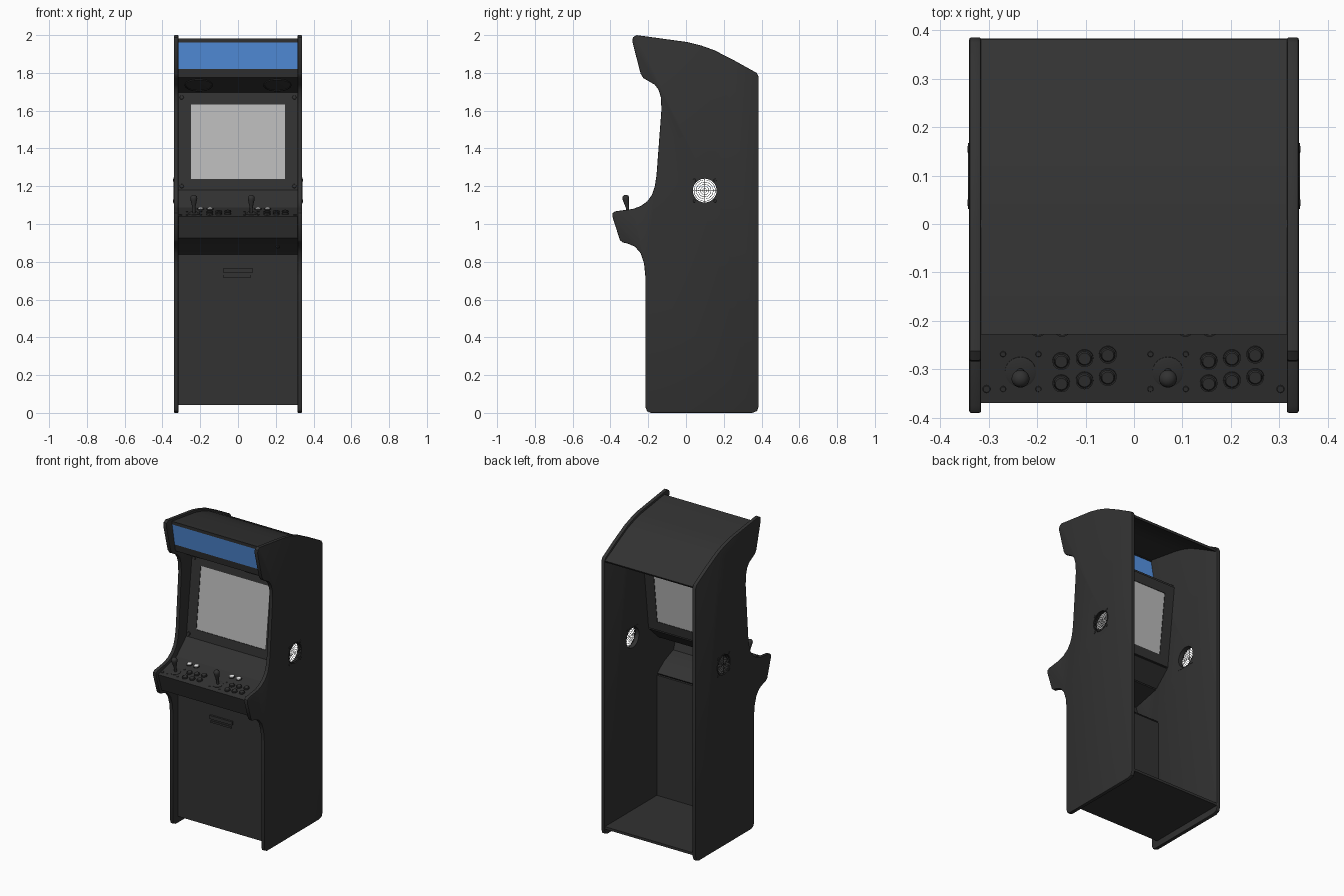
import bpy, bmesh, math
from mathutils import Vector

if "Cube" in bpy.data.objects:
    bpy.data.objects.remove(bpy.data.objects["Cube"])


def material(name, rgb):
    m = bpy.data.materials.new(name)
    m.diffuse_color = (*rgb, 1)
    m.use_nodes = True
    m.node_tree.nodes["Principled BSDF"].inputs["Base Color"].default_value = m.diffuse_color
    return m


BLACK = material("black_laminate", (0.032, 0.032, 0.032))
BLUE = material("marquee_blue", (0.11, 0.35, 0.93))
GREY = material("screen_grey", (0.49, 0.49, 0.49))
WHITE = material("white_plastic", (0.9, 0.9, 0.9))
W = 0.317  # half width between the side panels


def mesh_object(name, bm, mat):
    me = bpy.data.meshes.new(name)
    bm.to_mesh(me)
    bm.free()
    ob = bpy.data.objects.new(name, me)
    bpy.context.collection.objects.link(ob)
    me.materials.append(mat)
    return ob


def finish(ob, angle=35):
    bpy.ops.object.select_all(action='DESELECT')
    ob.select_set(True)
    bpy.context.view_layer.objects.active = ob
    for mod in list(ob.modifiers):
        bpy.ops.object.modifier_apply(modifier=mod.name)
    bpy.ops.object.shade_smooth_by_angle(angle=math.radians(angle))
    return ob


def strip(name, pts, mat=BLACK, thick=0.014, w=W):
    """Sheet running across the cabinet along a (y, z) path, thickened inward."""
    bm = bmesh.new()
    rows = [(bm.verts.new((-w, y, z)), bm.verts.new((w, y, z))) for y, z in pts]
    for a, b in zip(rows, rows[1:]):
        bm.faces.new((b[0], b[1], a[1], a[0]))
    ob = mesh_object(name, bm, mat)
    sol = ob.modifiers.new("thickness", 'SOLIDIFY')
    sol.thickness, sol.offset = thick, -1
    return ob


def lathe(name, profile, loc, axis, mat=BLACK, sides=24):
    """Revolve (radius, height) points about an axis through loc."""
    bm = bmesh.new()
    vs = [bm.verts.new((r, 0, h)) for r, h in profile]
    es = [bm.edges.new(p) for p in zip(vs, vs[1:])]
    bmesh.ops.spin(bm, geom=vs + es, cent=(0, 0, 0), axis=(0, 0, 1),
                   angle=math.tau, steps=sides, use_duplicate=False)
    bmesh.ops.remove_doubles(bm, verts=bm.verts, dist=1e-5)
    bmesh.ops.recalc_face_normals(bm, faces=bm.faces)
    ob = mesh_object(name, bm, mat)
    ob.rotation_mode = 'QUATERNION'
    ob.rotation_quaternion = Vector(axis).to_track_quat('Z', 'Y')
    ob.location = loc
    return finish(ob)


def disc(name, loc, axis, r, h, mat=BLACK, sides=24):
    return lathe(name, [(0, 0), (r, 0), (r, h * .6), (r * .85, h), (0, h)], loc, axis, mat, sides)


def ring(name, loc, axis, r, t, h, mat=BLACK, sides=32):
    return lathe(name, [(r - t, 0), (r, 0), (r, h), (r - t, h), (r - t, 0)], loc, axis, mat, sides)


def box(name, lo, hi, mat=BLACK):
    bm = bmesh.new()
    bmesh.ops.create_cube(bm, size=1)
    for v in bm.verts:
        v.co = [(a + b) / 2 + c * (b - a) for a, b, c in zip(lo, hi, v.co)]
    return mesh_object(name, bm, mat)


def cut(ob, cutter):
    cutter.hide_render = True
    mod = ob.modifiers.new("opening", 'BOOLEAN')
    mod.operation, mod.solver, mod.object = 'DIFFERENCE', 'EXACT', cutter
    finish(ob)
    bpy.data.objects.remove(cutter)
    return ob


# Side panels with a round vent hole and wire fan guard
SIDE = [(-.185, 0), (-.206, .009), (-.215, .03), (-.215, .72), (-.222, .79), (-.24, .845),
        (-.27, .88), (-.31, .897), (-.335, .902), (-.35, .915), (-.39, 1.04), (-.389, 1.057),
        (-.375, 1.067), (-.28, 1.08), (-.24, 1.095), (-.205, 1.12), (-.18, 1.155), (-.165, 1.2),
        (-.156, 1.26), (-.13, 1.606), (-.133, 1.67), (-.145, 1.71), (-.165, 1.737), (-.225, 1.772),
        (-.24, 1.795), (-.284, 1.965), (-.281, 1.988), (-.262, 2.0), (.008, 1.963), (.08, 1.945),
        (.15, 1.92), (.257, 1.865), (.374, 1.8), (.385, 1.78), (.385, .035), (.376, .01), (.35, 0)]
VENT_Y, VENT_Z = 0.099, 1.177
for s, side in ((-1, "left"), (1, "right")):
    bm = bmesh.new()
    face = bm.faces.new([bm.verts.new((s * .315, y, z)) for y, z in SIDE])
    ext = bmesh.ops.extrude_face_region(bm, geom=[face])["geom"]
    for v in ext:
        if isinstance(v, bmesh.types.BMVert):
            v.co.x = s * .34
    bmesh.ops.recalc_face_normals(bm, faces=bm.faces)
    panel = mesh_object(side + "_side_panel", bm, BLACK)
    bev = panel.modifiers.new("rounded_edge", 'BEVEL')
    bev.width, bev.segments, bev.limit_method, bev.angle_limit = .005, 2, 'ANGLE', math.radians(60)
    cut(panel, disc("vent_cutter", (s * .27, VENT_Y, VENT_Z), (s, 0, 0), .065, .3, sides=32))
    frame = box(side + "_fan_frame", (s * .3145 - .001, VENT_Y - .067, VENT_Z - .067),
                (s * .3145 + .001, VENT_Y + .067, VENT_Z + .067))
    cut(frame, disc("frame_cutter", (s * .27, VENT_Y, VENT_Z), (s, 0, 0), .065, .3, sides=32))
    out = (s * .3395, VENT_Y, VENT_Z)
    ring(side + "_guard_rim", out, (s, 0, 0), .068, .005, .003)
    for i in range(1, 6):
        ring(side + "_guard_wire", out, (s, 0, 0), .0115 * i, .002, .0015)
    for a, b in ((.063, .001), (.001, .063)):
        box(side + "_guard_spoke", (s * .34 - .0005, VENT_Y - a, VENT_Z - b),
            (s * .34 + .0005, VENT_Y + a, VENT_Z + b))
    for a in (-.055, .055):
        for b in (-.055, .055):
            disc(side + "_guard_bolt", (s * .339, VENT_Y + a, VENT_Z + b), (s, 0, 0), .008, .004, sides=12)

# Panels across the cabinet, from roof to floor (the back is open)
DOOR = -.165
finish(strip("roof", [(.38, 1.782), (.257, 1.85), (.15, 1.905), (.08, 1.93), (.008, 1.948),
                      (-.228, 1.981), (-.226, 1.96)]))
finish(strip("marquee_sign", [(-.226, 1.96), (-.2, 1.82)], BLUE, .008))
finish(strip("speaker_panel", [(-.2, 1.82), (-.192, 1.775), (-.02, 1.697)]))
finish(strip("control_riser", [(-.08, 1.18), (-.18, 1.087)]))
finish(strip("control_panel", [(-.18, 1.087), (-.369, 1.04), (-.332, .925)]))
finish(strip("control_underside", [(-.332, .925), (-.29, .913), (-.235, .89), (-.195, .862), (DOOR, .838)]))
finish(strip("front_door", [(DOOR, .838), (DOOR, .042)]))
box("floor", (-W, DOOR, .042), (W, .382, .058))

# Bezel and screen
bezel_y = lambda z: -.08 + (z - 1.18) * .06 / .515
bezel = strip("screen_bezel", [(bezel_y(1.695), 1.695), (bezel_y(1.18), 1.18)])
cut(bezel, box("screen_cutter", (-.248, -.3, 1.237), (.248, .2, 1.633)))
finish(strip("screen", [(bezel_y(1.636) + .003, 1.636), (bezel_y(1.234) + .003, 1.234)], GREY, .008, .249))
for x in (-.298, .298):
    for z in (1.67, 1.2):
        disc("bezel_bolt", (x, bezel_y(z), z), (0, -1, .116), .011, .005, sides=12)

# Overhead speakers
down = Vector((0, -.078, -.172)).normalized()
for x in (-.208, .208):
    loc = Vector((x, -.108, 1.737))
    disc("overhead_speaker", loc, down, .068, .003, sides=32)
    ring("overhead_speaker_rim", loc, down, .074, .007, .005)

# Controls for two players
up = Vector((0, -.246, .969))
on_panel = lambda x, y: Vector((x, y, 1.087 + .249 * (y + .18)))
for p, dx in ((1, 0), (2, .304)):
    tag = "player_%d_" % p
    base = on_panel(-.234 + dx, -.305)
    disc(tag + "joystick_base", base, up, .032, .004)
    lathe(tag + "joystick", [(0, 0), (.008, 0), (.008, .03), (.011, .045), (.017, .072), (.0185, .083),
                             (.016, .092), (.009, .098), (0, .1)], base, (0, -.17, .985))
    for x in (-.27, -.197):
        for y in (-.268, -.34):
            disc(tag + "joystick_bolt", on_panel(x + dx, y), up, .006, .003, sides=12)
    for x, y in ((-.15, -.282), (-.102, -.276), (-.054, -.269)):
        for row in (0, -.046):
            loc = on_panel(x + dx, y + row)
            ring(tag + "button_rim", loc, up, .018, .003, .006, sides=24)
            disc(tag + "button", loc, up, .0145, .008)
    for x in (-.198, -.148):
        loc = on_panel(x + dx, -.214)
        ring(tag + "start_button_rim", loc, up, .018, .003, .005, sides=24)
        disc(tag + "start_button", loc, up, .015, .008, WHITE)
for x in (-.304, .302):
    disc("control_panel_bolt", on_panel(x, -.34), up, .008, .003, sides=12)

# Door pull and small lock under the controls
box("door_pull_plate", (-.08, DOOR - .004, .72), (.07, DOOR + .002, .765))
box("door_pull_lip", (-.08, DOOR - .012, .742), (.08, DOOR + .002, .765))
box("door_pull_slot", (-.08, DOOR - .008, .718), (.07, DOOR + .002, .73))
disc("underside_lock", (.21, -.22, .88), (0, -.6, -.8), .01, .006, sides=12)
